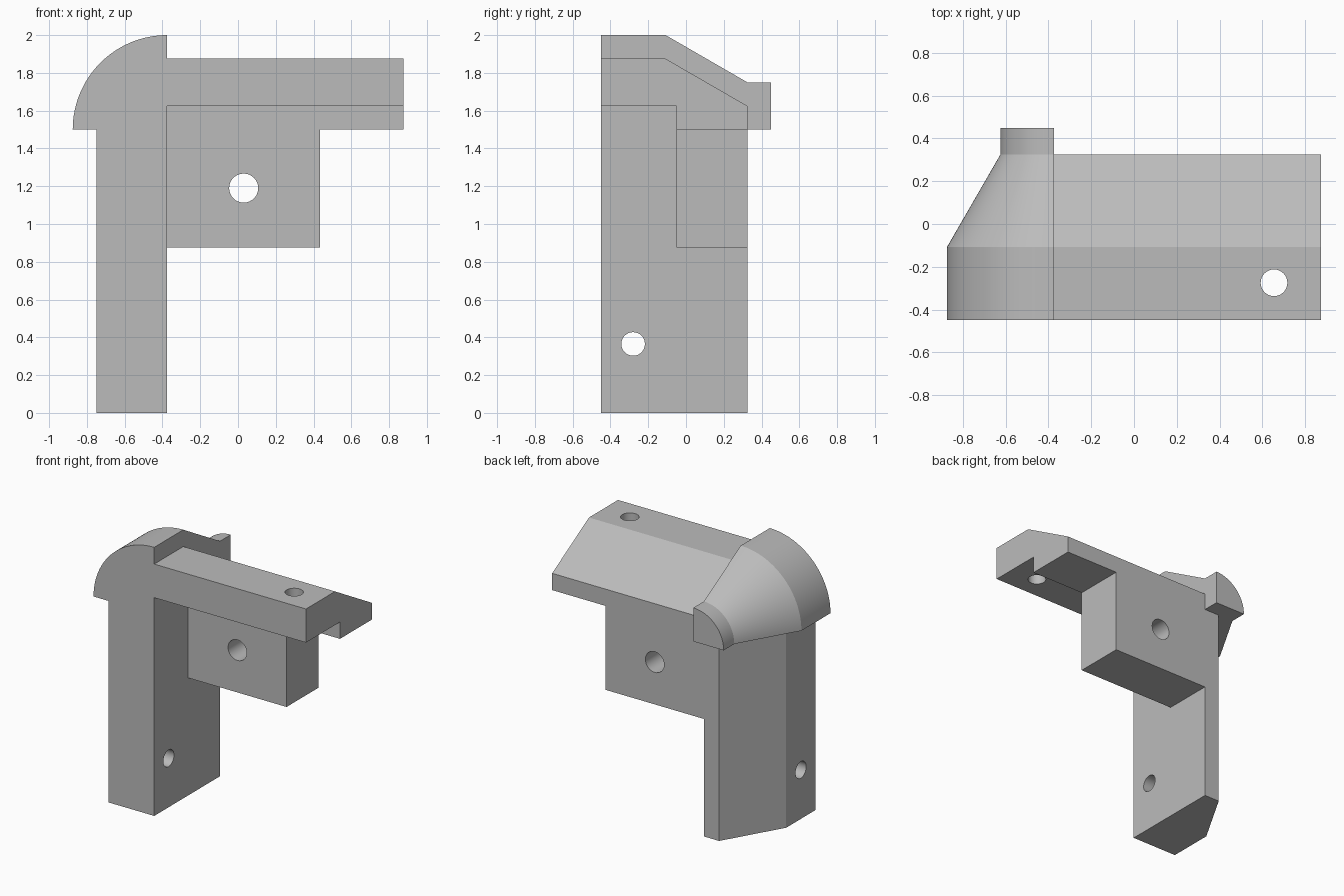
import bpy
import bmesh
from math import cos, sin, pi

if "Cube" in bpy.data.objects:
    bpy.data.objects.remove(bpy.data.objects["Cube"], do_unlink=True)

grey = bpy.data.materials.new("plain_grey")
grey.use_nodes = True
colour = (0.5, 0.5, 0.5, 1)
grey.diffuse_color = colour
grey.node_tree.nodes["Principled BSDF"].inputs["Base Color"].default_value = colour

# Shared levels: pivot edge, front, start of slope, back, end of stub
PX, PZ = -0.375, 1.5
FRONT, FOLD, BACK, STUB = -0.45, -0.108, 0.325, 0.45


def loft(name, rings):
    """Closed solid through matching rings of points."""
    bm = bmesh.new()
    loops = [[bm.verts.new(p) for p in ring] for ring in rings]
    for a, b in zip(loops, loops[1:]):
        for i in range(len(a)):
            j = (i + 1) % len(a)
            bm.faces.new((a[i], a[j], b[j], b[i]))
    bm.faces.new(loops[0])
    bm.faces.new(loops[-1])
    bmesh.ops.recalc_face_normals(bm, faces=bm.faces)
    mesh = bpy.data.meshes.new(name)
    bm.to_mesh(mesh)
    bm.free()
    mesh.materials.append(grey)
    obj = bpy.data.objects.new(name, mesh)
    bpy.context.collection.objects.link(obj)
    return obj


def quarter_disc(y, radius, steps=32):
    arc = [(PX - radius * sin(pi / 2 * i / steps), y,
            PZ + radius * cos(pi / 2 * i / steps)) for i in range(steps + 1)]
    return [(PX, y, PZ)] + arc


def hole_cutter(name, centre, radius, axis):
    rotation = {"x": (0, pi / 2, 0), "y": (pi / 2, 0, 0), "z": (0, 0, 0)}[axis]
    bpy.ops.mesh.primitive_cylinder_add(vertices=32, radius=radius, depth=0.9,
                                        location=centre, rotation=rotation)
    cutter = bpy.context.object
    cutter.name = name
    cutter.hide_render = True
    cutter.data.materials.append(grey)
    return cutter


def combine(target, other, operation):
    bpy.context.view_layer.objects.active = target
    mod = target.modifiers.new(other.name, "BOOLEAN")
    mod.operation = operation
    mod.solver = "EXACT"
    mod.object = other
    bpy.ops.object.modifier_apply(modifier=mod.name)
    bpy.data.objects.remove(other, do_unlink=True)


# Upright post with one bevelled back corner
post_plan = [(PX, FRONT), (PX, BACK), (-0.5, BACK), (-0.75, FOLD), (-0.75, FRONT)]
bracket = loft("corner_bracket", [[(x, y, z) for x, y in post_plan] for z in (0, PZ)])

# Rounded corner cap, tapering to a stub at the back
cap = loft("corner_cap", [quarter_disc(y, r) for y, r in
                          ((FRONT, 0.5), (FOLD, 0.5), (BACK, 0.25), (STUB, 0.25))])

# Horizontal arm with sloping back and stepped underside
arm_profile = [(FRONT, 1.625), (-0.05, 1.625), (-0.05, PZ), (BACK, PZ),
               (BACK, 1.625), (FOLD, 1.875), (FRONT, 1.875)]
arm = loft("arm", [[(x, y, z) for y, z in arm_profile] for x in (PX, 0.875)])

# Mounting plate in the inner corner
plate_outline = [(PX, 0.875), (0.435, 0.875), (0.435, PZ), (PX, PZ)]
plate = loft("mounting_plate", [[(x, y, z) for x, z in plate_outline] for y in (-0.05, BACK)])

for part in (arm, plate, cap):
    combine(bracket, part, "UNION")

# Screw holes through plate, post and arm
for name, centre, radius, axis in (
        ("plate_hole", (0.03, 0.1, 1.19), 0.077, "y"),
        ("post_hole", (-0.56, -0.28, 0.365), 0.0625, "x"),
        ("arm_hole", (0.655, -0.275, 1.75), 0.0625, "z")):
    combine(bracket, hole_cutter(name, centre, radius, axis), "DIFFERENCE")

# Merge flat neighbouring faces, then shade the curved ones smooth
bm = bmesh.new()
bm.from_mesh(bracket.data)
bmesh.ops.remove_doubles(bm, verts=bm.verts, dist=0.0001)
bmesh.ops.dissolve_limit(bm, angle_limit=0.005, verts=bm.verts, edges=bm.edges)
bm.to_mesh(bracket.data)
bm.free()
bpy.ops.object.select_all(action="DESELECT")
bracket.select_set(True)
bpy.context.view_layer.objects.active = bracket
bpy.ops.object.shade_smooth_by_angle(angle=pi / 8)
